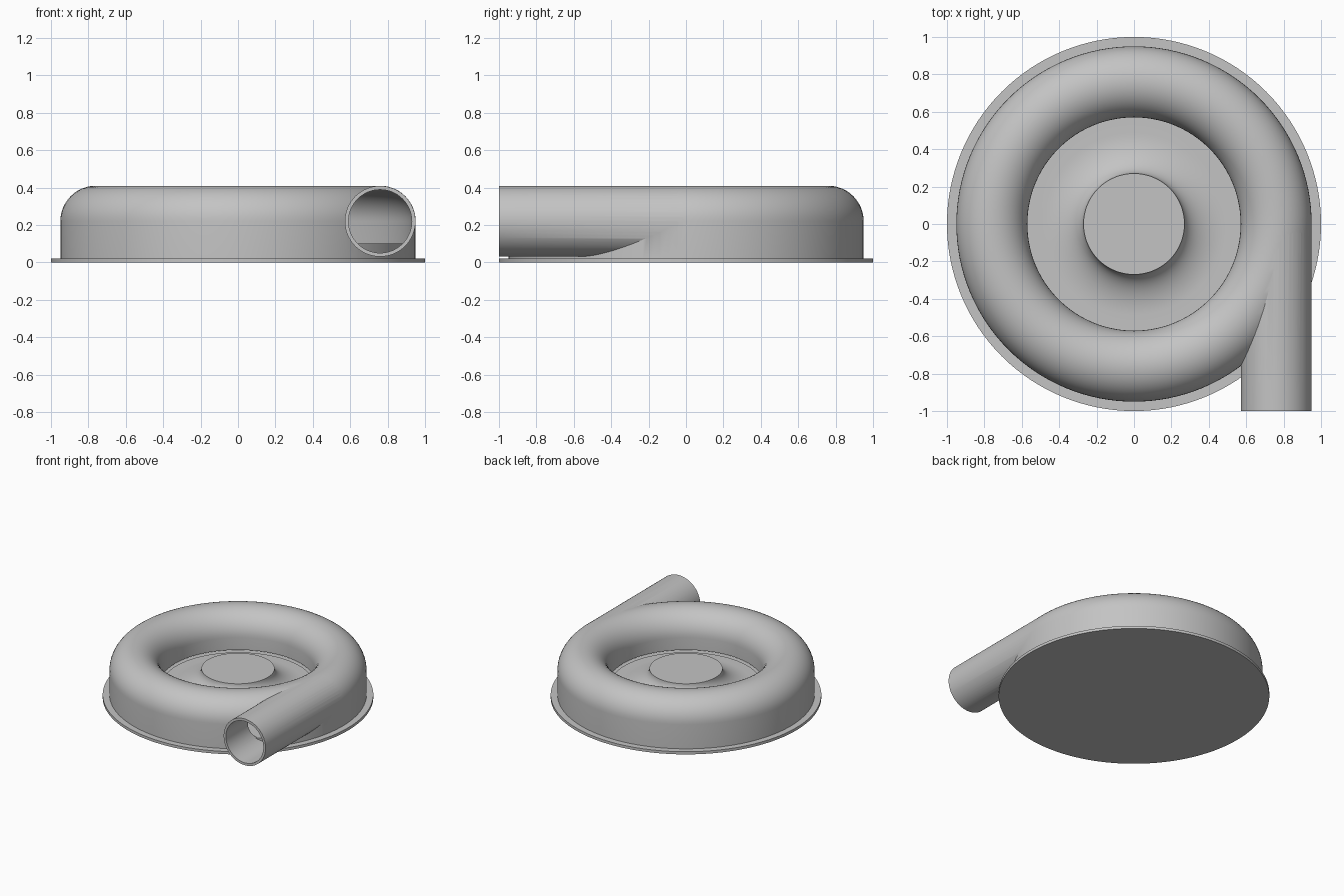
import bpy, bmesh
from math import sin, cos, pi, radians
from mathutils import Matrix

cube = bpy.data.objects.get("Cube")
if cube:
    bpy.data.objects.remove(cube, do_unlink=True)

TUBE_R, TUBE_Z = 0.76, 0.22      # centre line of the scroll tube
OUTER, INNER = 0.19, 0.17        # tube radii outside and inside
FIT = 0.001                      # keeps tangent surfaces apart in the booleans

metal = bpy.data.materials.new("plain_grey")
metal.use_nodes = True
metal.diffuse_color = (0.55, 0.55, 0.55, 1)
metal.node_tree.nodes["Principled BSDF"].inputs["Base Color"].default_value = (0.55, 0.55, 0.55, 1)


def finish(name, bm):
    bmesh.ops.recalc_face_normals(bm, faces=bm.faces[:])
    mesh = bpy.data.meshes.new(name)
    bm.to_mesh(mesh)
    bm.free()
    mesh.materials.append(metal)
    obj = bpy.data.objects.new(name, mesh)
    bpy.context.collection.objects.link(obj)
    return obj


def lathe(name, profile, closed=False):
    """Revolve an (r, z) profile around the z axis."""
    bm = bmesh.new()
    verts = [bm.verts.new((r, 0, z)) for r, z in profile]
    edges = [bm.edges.new(pair) for pair in zip(verts, verts[1:])]
    if closed:
        edges.append(bm.edges.new((verts[-1], verts[0])))
    bmesh.ops.spin(bm, geom=verts + edges, cent=(0, 0, 0), axis=(0, 0, 1),
                   angle=2 * pi, steps=128)
    bmesh.ops.remove_doubles(bm, verts=bm.verts[:], dist=0.00005)
    return finish(name, bm)


def pipe(name, radius, y0, y1):
    """Solid cylinder along y on the scroll tube's centre line."""
    bm = bmesh.new()
    place = Matrix.Translation((TUBE_R, (y0 + y1) / 2, TUBE_Z)) @ Matrix.Rotation(pi / 2, 4, 'X')
    bmesh.ops.create_cone(bm, cap_ends=True, segments=64, radius1=radius,
                          radius2=radius, depth=y1 - y0, matrix=place)
    return finish(name, bm)


def dome(radius, steps=24):
    return [(TUBE_R + radius * cos(pi * i / steps), TUBE_Z + radius * sin(pi * i / steps))
            for i in range(steps + 1)]


def select(obj):
    bpy.ops.object.select_all(action='DESELECT')
    obj.select_set(True)
    bpy.context.view_layer.objects.active = obj


def boolean(obj, tool, operation):
    mod = obj.modifiers.new(operation.lower(), 'BOOLEAN')
    mod.object, mod.operation, mod.solver = tool, operation, 'EXACT'
    select(obj)
    bpy.ops.object.modifier_apply(modifier=mod.name)
    bpy.data.objects.remove(tool, do_unlink=True)


# Base plate with raised floor and flared centre hub
flare = [(0.49 - 0.22 * cos(pi / 2 * i / 16), 0.235 - 0.13 * sin(pi / 2 * i / 16))
         for i in range(17)]
base = lathe("base_plate_and_hub",
             [(0, 0.235)] + flare + [(0.56, 0.105), (0.56, 0.1), (0.94, 0.1),
                                     (0.94, 0.022), (1, 0.022), (1, 0), (0, 0)])

# Scroll casing with tangential outlet pipe, hollowed out
casing = lathe("scroll_casing", [(0.95, 0.01)] + dome(OUTER) + [(0.57, 0.01)], closed=True)
boolean(casing, pipe("outlet_pipe", OUTER - FIT, -1, 0), 'UNION')
cavity = lathe("cavity_cutter", [(0.93, 0)] + dome(INNER) +
               [(0.59, 0.12), (0.5, 0.12), (0.5, 0)], closed=True)
boolean(casing, cavity, 'DIFFERENCE')
boolean(casing, pipe("bore_cutter", INNER - FIT, -1.1, 0), 'DIFFERENCE')

for part in (base, casing):
    select(part)
    bpy.ops.object.shade_smooth_by_angle(angle=radians(30))
